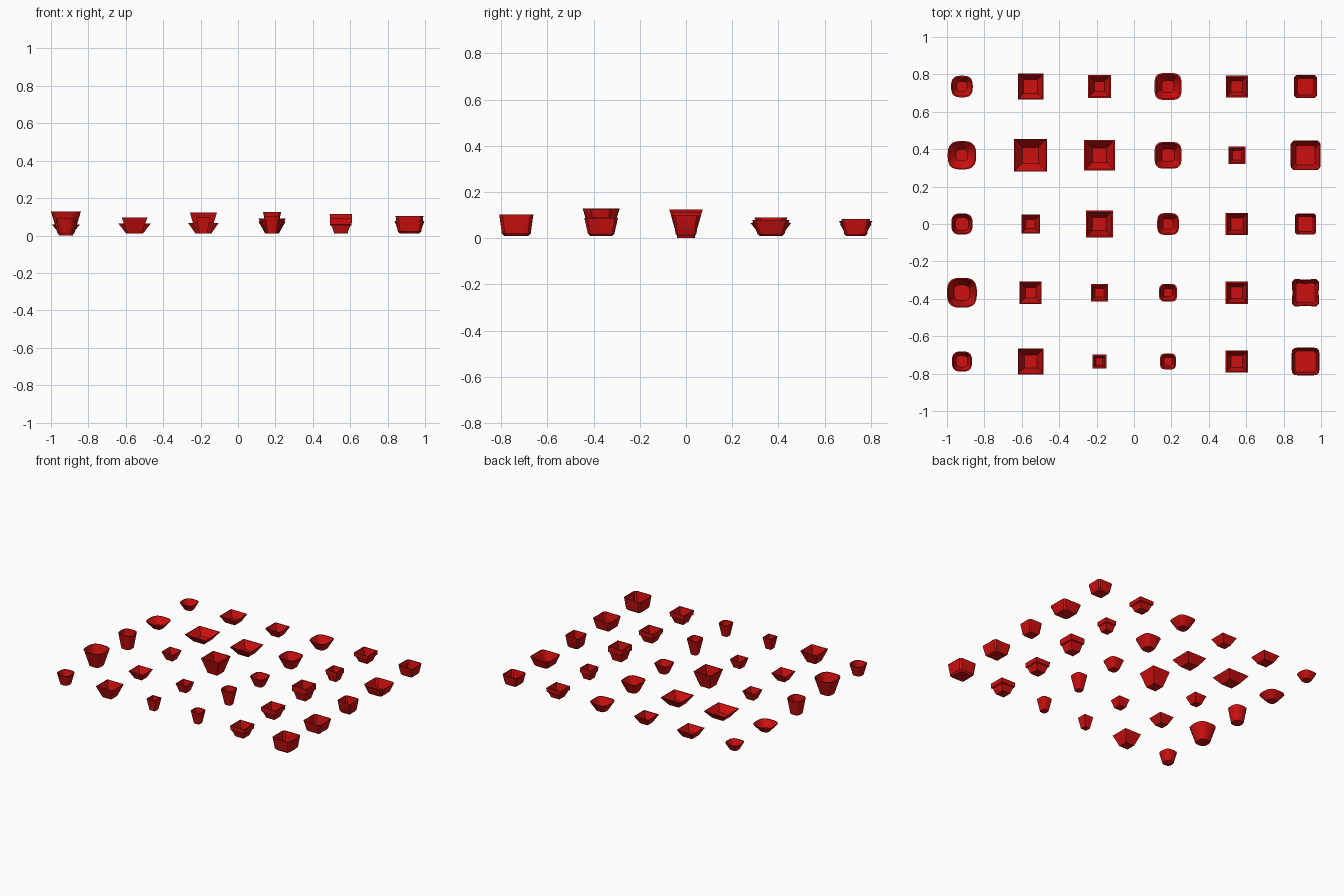
import bpy
import bmesh
from math import cos, sin, tau

cube = bpy.data.objects.get("Cube")
if cube:
    bpy.data.objects.remove(cube, do_unlink=True)

RED = (0.62, 0.005, 0.005, 1)
red = bpy.data.materials.new("red_glaze")
red.diffuse_color = RED
red.use_nodes = True
red.node_tree.nodes["Principled BSDF"].inputs["Base Color"].default_value = RED


def outline(radius, z, sides, power, pinch):
    """Rounded-square ring; a high power gives sharp corners, pinch hollows the sides."""
    points = []
    for i in range(sides):
        t = tau * (i + 0.5) / sides
        r = radius * (abs(cos(t)) ** power + abs(sin(t)) ** power) ** (-1 / power)
        r *= 1 - pinch * cos(2 * t) ** 2
        points.append((r * cos(t), r * sin(t), z))
    return points


def make_pot(name, x, y, profile, sides, power, pinch=0):
    """Loft a closed wall through (radius, height) pairs, from underside to inner floor."""
    bm = bmesh.new()
    rings = [[bm.verts.new(p) for p in outline(r, z, sides, power, pinch)]
             for r, z in profile]
    for low, high in zip(rings, rings[1:]):
        for i in range(sides):
            j = (i + 1) % sides
            bm.faces.new((low[i], low[j], high[j], high[i]))
    bm.faces.new(rings[0][::-1])
    bm.faces.new(rings[-1])
    mesh = bpy.data.meshes.new(name)
    bm.to_mesh(mesh)
    bm.free()
    mesh.materials.append(red)
    pot = bpy.data.objects.new(name, mesh)
    pot.location = (x, y, 0)
    bpy.context.collection.objects.link(pot)
    pot.select_set(True)
    bpy.context.view_layer.objects.active = pot


def pot_profile(style, top, base, height, z0):
    """Side profile of one pot: outside going up, over the rim, inside going down."""
    wall = style["wall"]
    rim_z = z0 + height
    outside = [(base, z0)]
    if style.get("chamfer"):
        outside = [(base * 0.9, z0), (base * 1.08, z0 + height * 0.12)]
    if style.get("lip"):
        step_z = z0 + height * 0.55
        outside += [(top * 0.84, step_z), (top * 0.97, step_z + 0.004)]
    outside.append((top, rim_z))
    inside = [(top - wall, rim_z), (base - wall / 2, z0 + 0.006)]
    return outside + inside


# One style per column, from the model's right to its left
styles = [
    dict(name="round_pot", x=-0.92, sides=24, power=3, wall=0.006),
    dict(name="square_bowl", x=-0.553, sides=4, power=99, wall=0.004),
    dict(name="flared_square_pot", x=-0.185, sides=4, power=99, wall=0.008),
    dict(name="soft_square_pot", x=0.182, sides=24, power=4, wall=0.007),
    dict(name="lipped_square_pot", x=0.55, sides=4, power=99, wall=0.007, lip=True),
    dict(name="rounded_corner_pot", x=0.917, sides=32, power=9, wall=0.004, chamfer=True),
]

# Rim half width, base half width and height in thousandths, back row to front row
sizes = [
    [(58, 31, 50), (76, 34, 50), (57, 38, 113), (80, 45, 118), (54, 34, 80)],
    [(69, 40, 52), (88, 45, 55), (50, 27, 62), (60, 30, 58), (69, 36, 85)],
    [(62, 31, 56), (83, 42, 58), (73, 40, 114), (46, 28, 62), (37, 22, 86)],
    [(72, 36, 64), (72, 37, 80), (58, 31, 70), (48, 25, 115), (43, 25, 92)],
    [(59, 34, 72), (46, 28, 80), (60, 36, 104), (60, 35, 82), (60, 35, 82)],
    [(62, 46, 74), (80, 54, 68), (57, 42, 88), (74, 54, 78), (74, 58, 93)],
]

bpy.ops.object.select_all(action="DESELECT")
for column, (style, pots) in enumerate(zip(styles, sizes)):
    for row, size in enumerate(pots):
        top, base, height = (v / 1000 for v in size)
        # The tall narrow pot rests on the ground, the others sit just above it
        z0 = 0 if (column, row) == (0, 2) else 0.01
        # One rounded pot has hollowed sides and pinched corners
        pinch = 0.05 if (column, row) == (5, 3) else 0
        make_pot(f"{style['name']}_{row + 1}", style["x"], 0.735 - row * 0.3675,
                 pot_profile(style, top, base, height, z0),
                 style["sides"], style["power"], pinch)

bpy.ops.object.shade_smooth_by_angle(angle=0.5)
